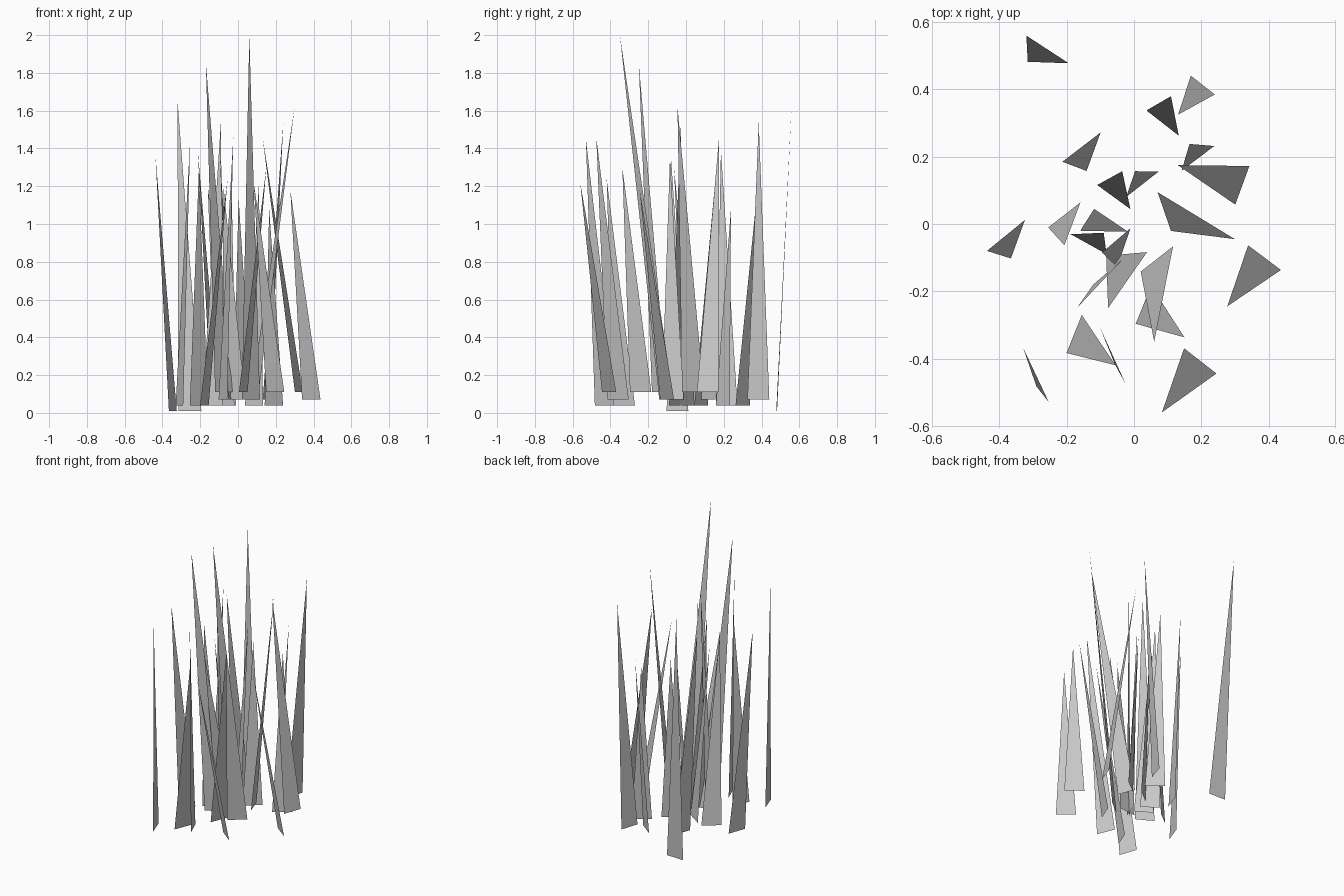
import bpy
from math import cos, sin, radians

WIDTH = 0.122  # every blade has the same root width

# root height: blades as (root centre x, y, root angle, tip x, y, z)
CLUMP = {
    0.01: [(-.255, .48, -2, -.32, .56, 1.65), (-.345, -.045, 70, -.437, -.08, 1.36)],
    0.04: [(.085, .30, -38, .11, .38, 1.2), (-.12, .215, 70, -.213, .185, 1.39),
           (.19, .195, 37, .165, .238, 1.08), (-.06, .08, -36, -.035, .157, 1.25),
           (-.31, -.425, -71, -.253, -.53, 1.45), (-.178, -.327, 68, -.055, -.42, 1.24),
           (-.207, .027, 38, -.207, -.063, 1.29), (-.135, -.06, -29, -.09, -.026, 1.55),
           (-.068, .011, -34, -.16, -.02, 1.2)],
    0.07: [(.15, .383, 72, .24, .385, 1.54), (.025, .118, 38, .003, .157, 1.14),
           (-.03, -.07, 71, -.095, -.085, 1.35), (-.022, -.089, 5, -.077, -.25, 1.2),
           (.068, -.104, 38, .06, -.35, 2.0), (.388, -.10, -37, .277, -.245, 1.18),
           (-.08, -.36, -68, -.025, -.475, 1.46)],
    0.11: [(.322, .115, 70, .13, .175, 1.46), (.028, -.24, 68, .15, -.337, 1.3),
           (-.075, -.14, 41, -.17, -.25, 1.85), (.197, -.407, -38, .083, -.56, 1.22),
           (.09, .037, -71, .30, -.045, 1.62)],
}


def blade(name, root_z, cx, cy, angle, *tip):
    """One flat triangular grass blade from a root edge to a leaning tip."""
    dx = cos(radians(angle)) * WIDTH / 2
    dy = sin(radians(angle)) * WIDTH / 2
    mesh = bpy.data.meshes.new(name)
    mesh.from_pydata([(cx - dx, cy - dy, root_z), (cx + dx, cy + dy, root_z), tip],
                     [], [(0, 1, 2)])
    bpy.context.collection.objects.link(bpy.data.objects.new(name, mesh))


# Grass tuft
count = 0
for root_z, blades in CLUMP.items():
    for b in blades:
        count += 1
        blade(f"grass_blade_{count:02d}", root_z, *b)
